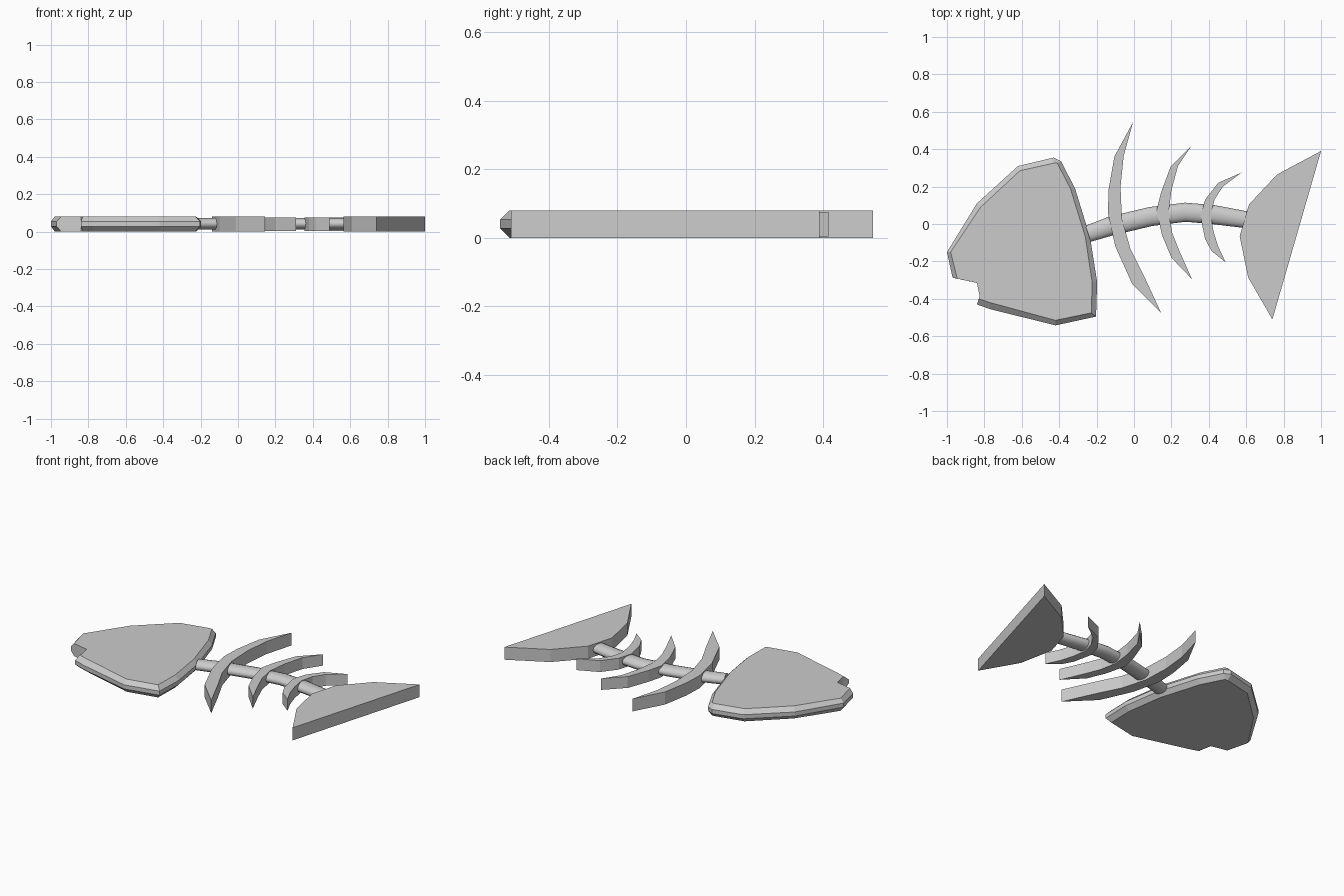
import bpy
import bmesh
import math
from mathutils import Vector

if "Cube" in bpy.data.objects:
    bpy.data.objects.remove(bpy.data.objects["Cube"])


def loft(name, rings):
    """Skin a stack of equal-length closed rings and cap both ends."""
    bm = bmesh.new()
    loops = [[bm.verts.new(p) for p in ring] for ring in rings]
    n = len(loops[0])
    for a, b in zip(loops, loops[1:]):
        for i in range(n):
            j = (i + 1) % n
            bm.faces.new((a[i], a[j], b[j], b[i]))
    bm.faces.new(loops[0][::-1])
    bm.faces.new(loops[-1])
    bmesh.ops.remove_doubles(bm, verts=bm.verts, dist=1e-5)
    bmesh.ops.recalc_face_normals(bm, faces=bm.faces)
    mesh = bpy.data.meshes.new(name)
    bm.to_mesh(mesh)
    bm.free()
    obj = bpy.data.objects.new(name, mesh)
    bpy.context.collection.objects.link(obj)
    return obj


def at(outline, z):
    return [(x, y, z) for x, y in outline]


def slab(name, outline, z0, z1):
    return loft(name, [at(outline, z0), at(outline, z1)])


# Head: chamfered plate with an open mouth notch
outer = [(-1.0, -.15), (-.84, .11), (-.62, .31), (-.43, .355), (-.39, .335),
         (-.315, .19), (-.235, -.07), (-.197, -.31), (-.203, -.495), (-.42, -.542),
         (-.77, -.455), (-.84, -.43), (-.825, -.39), (-.84, -.315), (-.97, -.287)]
inner = [(-.98, -.15), (-.82, .09), (-.61, .285), (-.43, .325), (-.41, .325),
         (-.34, .19), (-.26, -.07), (-.224, -.31), (-.228, -.475), (-.42, -.515),
         (-.77, -.42), (-.83, -.40), (-.825, -.39), (-.84, -.315), (-.945, -.292)]
loft("head", [at(inner, 0), at(outer, .028), at(outer, .054), at(inner, .08)])

# Ribs: curved blades, listed as front edge then back edge
ribs = [
    ([(-.005, .545), (-.105, .36), (-.135, .19), (-.14, .06), (-.1, -.12), (-.01, -.32),
      (.145, -.475), (.05, -.27), (-.02, -.13), (-.065, .03), (-.072, .2), (-.055, .365)], 0, .08),
    ([(.305, .415), (.195, .305), (.145, .17), (.12, .07), (.15, -.06), (.2, -.18),
      (.31, -.295), (.245, -.15), (.205, -.05), (.185, .06), (.2, .18), (.235, .31)], .004, .076),
    ([(.575, .275), (.45, .22), (.38, .13), (.355, .04), (.38, -.08), (.415, -.145),
      (.49, -.205), (.45, -.12), (.425, -.04), (.41, .05), (.43, .13), (.475, .2)], .004, .076),
]
for i, (outline, z0, z1) in enumerate(ribs):
    slab(f"rib_{i + 1}", outline, z0, z1)

# Tail fin
slab("tail_fin", [(1.0, .39), (.765, .265), (.615, .105), (.565, -.065),
                  (.61, -.285), (.74, -.51)], 0, .08)

# Spine: flattened tube along a gentle arch
path = [Vector(p) for p in [(-.245, -.052), (-.12, -.01), (.09, .04),
                            (.275, .063), (.425, .05), (.6, .023)]]
rings = []
for i, p in enumerate(path):
    d = (path[min(i + 1, len(path) - 1)] - path[max(i - 1, 0)]).normalized()
    side = Vector((-d.y, d.x)) * (.045 if i in (0, 5) else .051)
    ring = []
    for k in range(16):
        a = 2 * math.pi * k / 16
        q = p + side * math.cos(a)
        ring.append((q.x, q.y, .042 + .031 * math.sin(a)))
    rings.append(ring)
spine = loft("spine", rings)
bpy.context.view_layer.objects.active = spine
spine.select_set(True)
bpy.ops.object.shade_smooth_by_angle(angle=math.radians(40))
